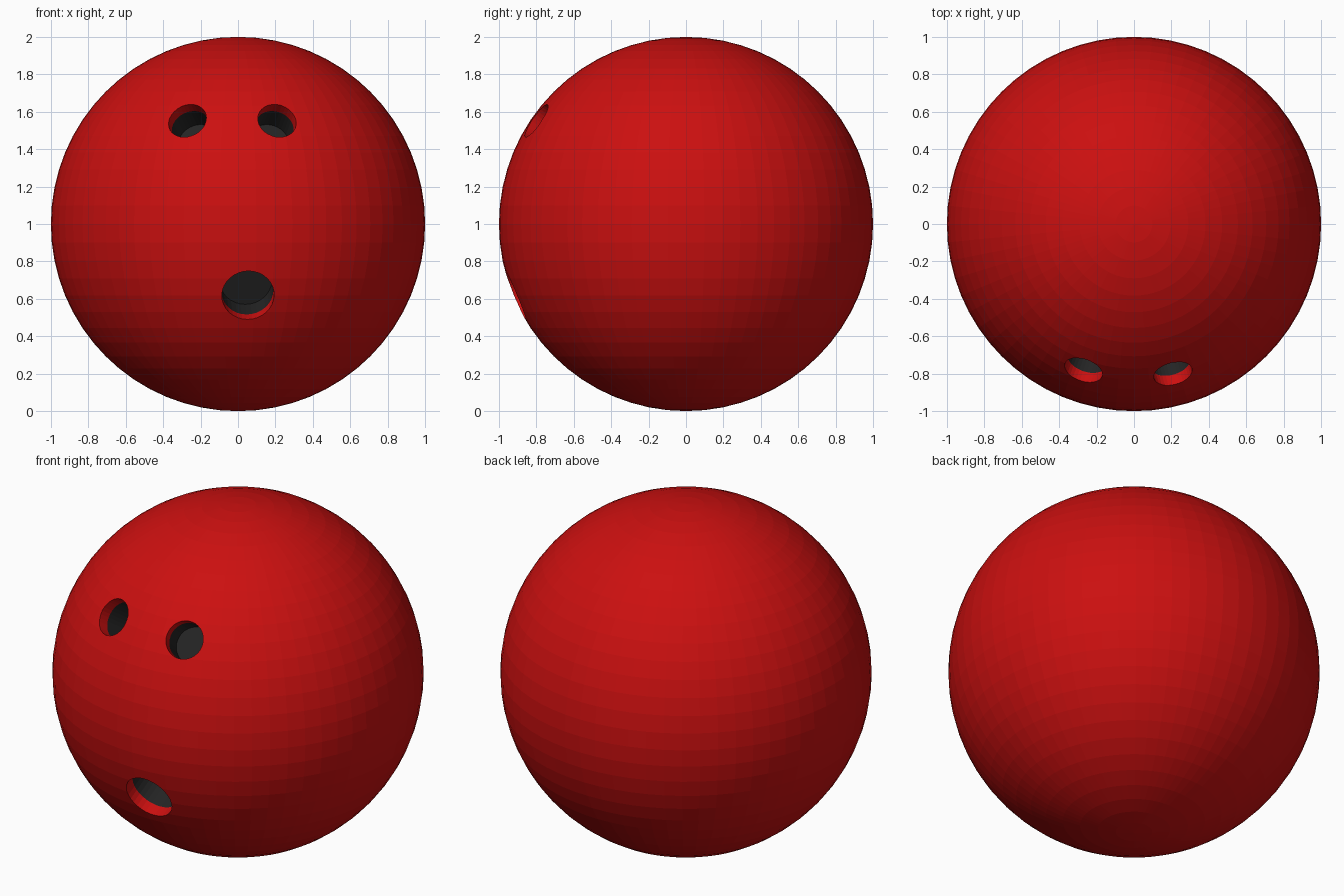
import bpy, bmesh
from mathutils import Vector, Matrix

if "Cube" in bpy.data.objects:
    bpy.data.objects.remove(bpy.data.objects["Cube"])


def material(name, rgb):
    m = bpy.data.materials.new(name)
    m.diffuse_color = (*rgb, 1)
    m.use_nodes = True
    m.node_tree.nodes["Principled BSDF"].inputs["Base Color"].default_value = m.diffuse_color
    return m


red = material("glossy red", (0.6, 0.005, 0.005))
dark = material("dark insert", (0.018, 0.018, 0.018))
CENTRE = Vector((0, 0, 1))

# Ball
bpy.ops.mesh.primitive_uv_sphere_add(segments=64, ring_count=32, radius=1, location=CENTRE)
ball = bpy.context.object
ball.name = "ball"
ball.data.materials.append(red)
ball.data.materials.append(dark)


def hole_cutter(name, x, z, radius, lip, floor, sides=32):
    """Cylinder pointing at the ball centre, with an extra ring where the insert starts."""
    dz = z - 1
    axis = Vector((x, -(1 - x * x - dz * dz) ** 0.5, dz))
    rot = axis.to_track_quat('Z', 'Y').to_matrix().to_4x4()
    bm = bmesh.new()
    bmesh.ops.create_circle(bm, cap_ends=True, segments=sides, radius=radius,
                            matrix=Matrix.Translation((0, 0, floor)))
    face = bm.faces[:][0]
    base = [v for v in face.verts]
    rings = [base]
    for h in (lip, 1.15):
        rings.append([bm.verts.new((v.co.x, v.co.y, h)) for v in base])
    for a, b in zip(rings, rings[1:]):
        for i in range(sides):
            j = (i + 1) % sides
            bm.faces.new((a[i], a[j], b[j], b[i]))
    bm.faces.new(rings[-1])
    bmesh.ops.recalc_face_normals(bm, faces=bm.faces[:])
    me = bpy.data.meshes.new(name)
    bm.to_mesh(me)
    bm.free()
    me.materials.append(red)
    ob = bpy.data.objects.new(name, me)
    bpy.context.collection.objects.link(ob)
    ob.matrix_world = Matrix.Translation(CENTRE) @ rot
    ob.hide_render = True
    return ob


# Finger and thumb holes
cutters = [
    hole_cutter("left_finger_cutter", -0.272, 1.555, 0.105, 0.93, 0.80),
    hole_cutter("right_finger_cutter", 0.21, 1.555, 0.105, 0.93, 0.80),
    hole_cutter("thumb_cutter", 0.054, 0.615, 0.14, 0.92, 0.78),
]
bpy.context.view_layer.objects.active = ball
for c in cutters:
    mod = ball.modifiers.new(c.name, 'BOOLEAN')
    mod.object = c
    mod.operation = 'DIFFERENCE'
    mod.solver = 'EXACT'
    bpy.ops.object.modifier_apply(modifier=mod.name)
for c in cutters:
    bpy.data.objects.remove(c)

# Deep faces of the holes are the dark inserts
for p in ball.data.polygons:
    p.material_index = 1 if p.center.length < 0.935 else 0
